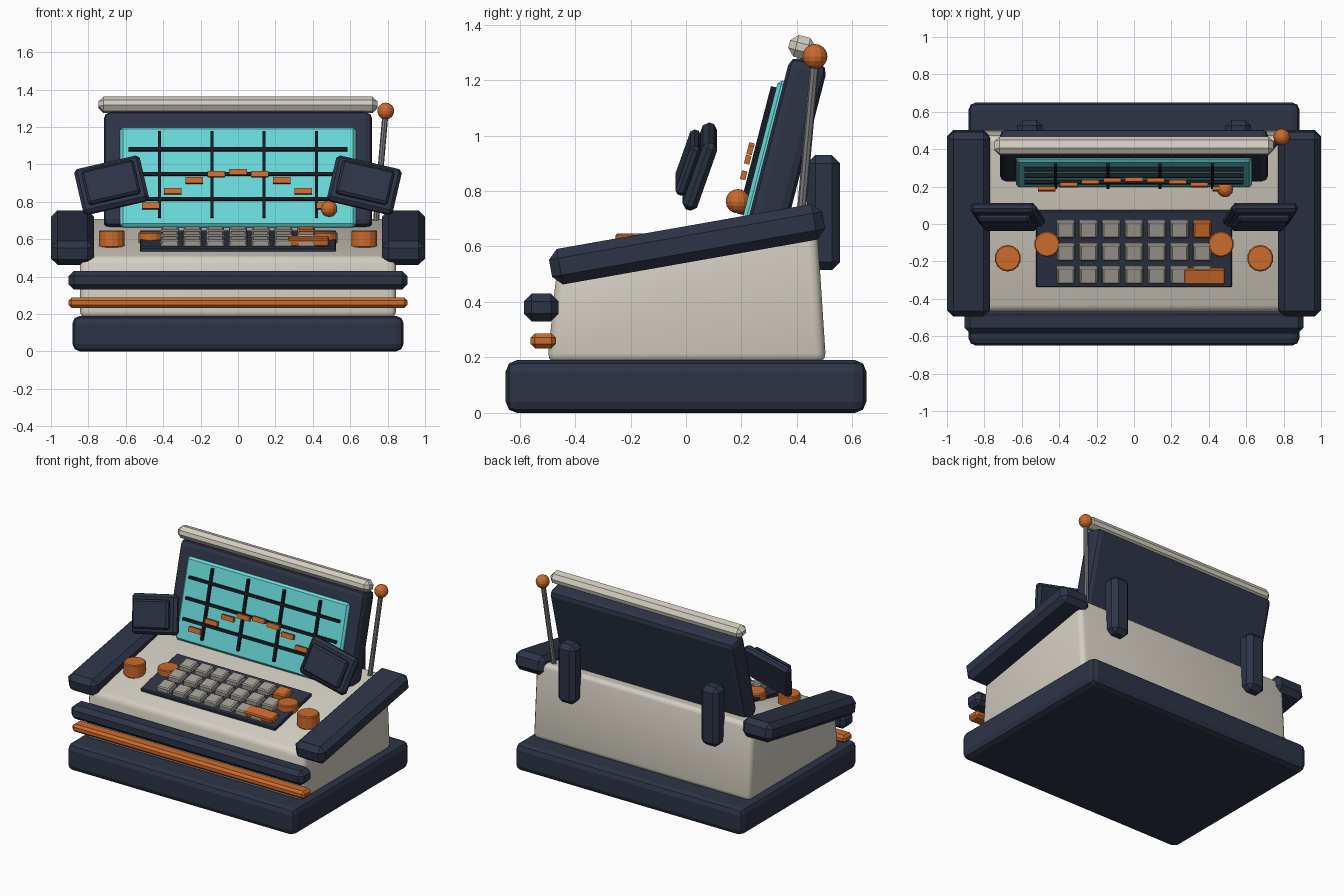
import bpy, bmesh, math
from mathutils import Matrix, Vector, Euler

if "Cube" in bpy.data.objects:
    bpy.data.objects.remove(bpy.data.objects["Cube"])


def mat(name, r, g, b):
    m = bpy.data.materials.new(name)
    m.diffuse_color = (r, g, b, 1)
    m.use_nodes = True
    m.node_tree.nodes["Principled BSDF"].inputs["Base Color"].default_value = m.diffuse_color
    return m


NAVY = mat("navy", 0.026, 0.034, 0.062)
CREAM = mat("cream", 0.66, 0.62, 0.54)
ORANGE = mat("orange", 0.60, 0.145, 0.025)
TEAL = mat("teal", 0.14, 0.70, 0.70)
DARK = mat("dark_line", 0.008, 0.011, 0.02)
KEY = mat("key_grey", 0.36, 0.34, 0.30)
METAL = mat("metal_grey", 0.20, 0.20, 0.21)


def finish(name, bm, material, smooth=False):
    bmesh.ops.recalc_face_normals(bm, faces=bm.faces)
    me = bpy.data.meshes.new(name)
    bm.to_mesh(me)
    bm.free()
    me.materials.append(material)
    ob = bpy.data.objects.new(name, me)
    bpy.context.collection.objects.link(ob)
    if smooth:
        bpy.ops.object.select_all(action='DESELECT')
        ob.select_set(True)
        bpy.context.view_layer.objects.active = ob
        bpy.ops.object.shade_smooth_by_angle(angle=math.radians(35))
    return ob


def bevel(bm, width, segments):
    bmesh.ops.bevel(bm, geom=bm.edges[:], offset=width, segments=segments,
                    profile=0.5, affect='EDGES')


def box(name, loc, size, material, bev=0.0, rot=(0, 0, 0), seg=2, taper=1.0):
    bm = bmesh.new()
    bmesh.ops.create_cube(bm, size=1)
    for v in bm.verts:
        k = taper if v.co.z > 0 else 1
        v.co = Vector((v.co.x * size[0] * k, v.co.y * size[1] * k, v.co.z * size[2]))
    if bev:
        bevel(bm, bev, seg)
    ob = finish(name, bm, material)
    ob.location, ob.rotation_euler = loc, rot
    return ob


def cylinder(name, a, b, radius, material, sides, bev=0.0):
    a, b = Vector(a), Vector(b)
    bm = bmesh.new()
    bmesh.ops.create_cone(bm, cap_ends=True, segments=sides, radius1=radius,
                          radius2=radius, depth=(b - a).length)
    if bev:
        rims = [e for e in bm.edges if any(len(f.verts) > 4 for f in e.link_faces)]
        bmesh.ops.bevel(bm, geom=rims, offset=bev, segments=1, affect='EDGES')
    ob = finish(name, bm, material)
    ob.location = (a + b) / 2
    ob.rotation_euler = (b - a).to_track_quat('Z', 'Y').to_euler()
    return ob


def ball(name, loc, radius, material):
    bm = bmesh.new()
    bmesh.ops.create_uvsphere(bm, u_segments=12, v_segments=8, radius=radius)
    finish(name, bm, material).location = loc


# Base slab
box("base", (0, 0, 0.095), (1.77, 1.30, 0.19), NAVY, 0.04)

# Wedge-shaped body, extruded from its side profile
profile = [(-0.50, 0.18), (0.505, 0.18), (0.47, 0.715), (-0.467, 0.505)]
bm = bmesh.new()
left, right = ([bm.verts.new((x, y, z)) for y, z in profile] for x in (-0.845, 0.845))
bm.faces.new(left)
bm.faces.new(right)
for i in range(4):
    j = (i + 1) % 4
    bm.faces.new((left[i], left[j], right[j], right[i]))
bmesh.ops.recalc_face_normals(bm, faces=bm.faces)
bevel(bm, 0.035, 3)
finish("body", bm, CREAM, smooth=True)

# Front bumper bars
box("front_bar", (0, -0.522, 0.38), (1.81, 0.125, 0.10), NAVY, 0.028, seg=1)
box("front_trim", (0, -0.515, 0.26), (1.81, 0.092, 0.054), ORANGE, 0.016, seg=1)

# Sloped armrests and rear struts
for side, s in (("left", -1), ("right", 1)):
    box("armrest_" + side, (s * 0.885, 0.004, 0.608), (0.23, 1.0, 0.13), NAVY, 0.034,
        (math.radians(10), 0, 0), seg=1)
    box("rear_strut_" + side, (s * 0.558, 0.496, 0.722), (0.135, 0.12, 0.415), NAVY, 0.03, seg=1)

# Tilted display: everything on it is placed relative to its front face
TILT = math.radians(14.5)
ROT = Euler((-TILT, 0, 0))
NORMAL = Vector((0, -math.cos(TILT), math.sin(TILT)))
UP = Vector((0, math.sin(TILT), math.cos(TILT)))
FACE = Vector((0, 0.2975, 0.98))


def on_display(x, z, offset):
    return FACE + Vector((x, 0, 0)) + UP * ((z - FACE.z) / math.cos(TILT)) + NORMAL * offset


box("display_frame", on_display(0, 0.98, -0.07), (1.435, 0.14, 0.635), NAVY, 0.035, ROT)
box("display_cap", (0, 0.418, 1.318), (1.49, 0.095, 0.08), CREAM, 0.026, ROT, seg=1)
box("screen", on_display(0, 0.93, 0.003), (1.26, 0.036, 0.55), TEAL, 0.014, ROT, seg=1)
for x in (-0.42, -0.14, 0.14, 0.42):
    box("grid_vertical", on_display(x, 0.938, 0.03), (0.016, 0.022, 0.475), DARK, 0, ROT)
for z in (0.807, 0.94, 1.073):
    box("grid_horizontal", on_display(0, z, 0.03), (1.17, 0.022, 0.018), DARK, 0, ROT)

# Arc of dashes and the marker ball across the screen
for i in range(-4, 5):
    x = 0.1165 * i
    box("arc_dash", on_display(x, 0.944 - 0.83 * x * x, 0.056), (0.094, 0.02, 0.032), ORANGE, 0, ROT)
ball("marker_ball", (0.487, 0.187, 0.763), 0.044, ORANGE)

# Aerial
cylinder("aerial_rod", (0.735, 0.41, 0.66), (0.788, 0.465, 1.27), 0.016, METAL, 8)
ball("aerial_tip", (0.79, 0.465, 1.285), 0.045, ORANGE)

# Two small side monitors, leaning back and rolled outward
for side, s in (("left", -1), ("right", 1)):
    rot = Euler((math.radians(-19), s * math.radians(13), 0))
    centre = Vector((s * 0.676, 0.05, 0.888))
    push = rot.to_matrix() @ Vector((0, -0.045, 0))
    box("monitor_back_" + side, centre, (0.36, 0.055, 0.26), NAVY, 0.018, rot, seg=1)
    box("monitor_face_" + side, centre + push, (0.285, 0.04, 0.19), NAVY, 0.012, rot, seg=1)

# Keyboard on the sloped deck
SLOPE = math.atan(0.222)
DECK = Euler((SLOPE, 0, 0))


def deck(x, y, h):
    return (x, y, 0.607 + 0.222 * y + h)


box("keyboard_plate", deck(0, -0.131, 0.01), (1.05, 0.42, 0.03), NAVY, 0.006, DECK, seg=1)
for row, y in enumerate((-0.027, -0.15, -0.273)):
    for col in range(7):
        special = row == 0 and col == 6
        box("key", deck((col - 3) * 0.1215, y, 0.04), (0.102, 0.102, 0.04),
            ORANGE if special else KEY, 0.007, DECK, seg=1, taper=0.88)
box("wide_key", deck(0.377, -0.278, 0.044), (0.22, 0.085, 0.04), ORANGE, 0.007, DECK, seg=1)

# Dials
for s in (-1, 1):
    cylinder("outer_dial", (s * 0.675, -0.183, 0.555), (s * 0.675, -0.183, 0.647), 0.071, ORANGE, 14, 0.006)
    cylinder("inner_dial", (s * 0.465, -0.108, 0.565), (s * 0.465, -0.108, 0.637), 0.069, ORANGE, 14, 0.006)
